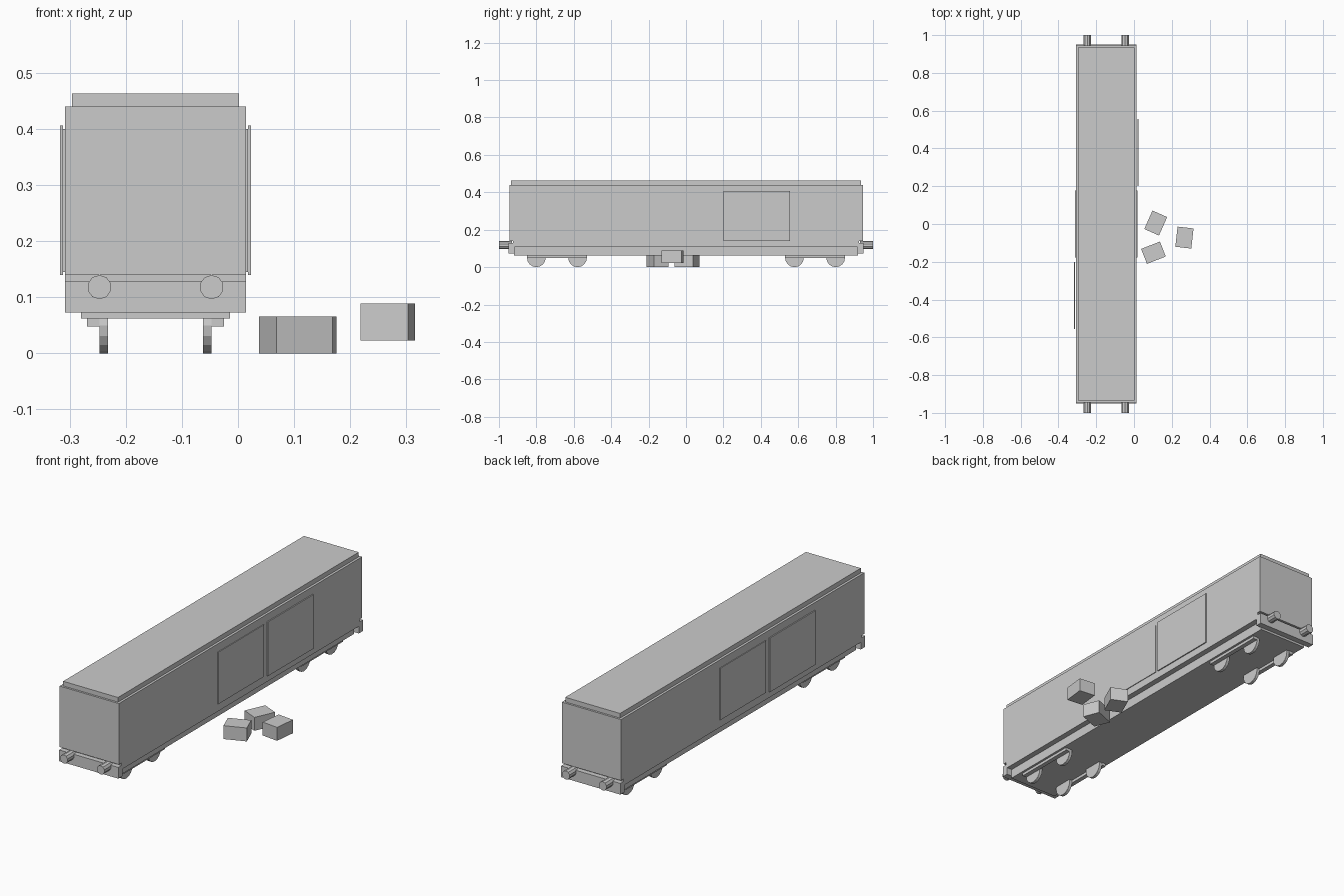
import bpy, bmesh, math
from mathutils import Matrix

if "Cube" in bpy.data.objects:
    bpy.data.objects.remove(bpy.data.objects["Cube"])

grey = bpy.data.materials.new("plain grey")
grey.diffuse_color = (0.6, 0.6, 0.6, 1)
grey.use_nodes = True
grey.node_tree.nodes["Principled BSDF"].inputs["Base Color"].default_value = grey.diffuse_color
CX = -0.147  # centre line of the wagon


def finish(name, bm):
    mesh = bpy.data.meshes.new(name)
    bm.to_mesh(mesh)
    bm.free()
    mesh.materials.append(grey)
    ob = bpy.data.objects.new(name, mesh)
    bpy.context.collection.objects.link(ob)
    return ob


def box(name, x, y, z, angle=0):
    """Box from (low, high) ranges, turned about its own vertical axis."""
    bm = bmesh.new()
    size = [r[1] - r[0] for r in (x, y, z)]
    mid = [(r[1] + r[0]) / 2 for r in (x, y, z)]
    m = (Matrix.Translation(mid) @ Matrix.Rotation(math.radians(angle), 4, 'Z')
         @ Matrix.Diagonal((*size, 1)))
    bmesh.ops.create_cube(bm, size=1, matrix=m)
    return finish(name, bm)


def disc(name, centre, radius, depth, axis, sides):
    """Cylinder lying along the x or y axis."""
    bm = bmesh.new()
    rot = Matrix.Rotation(math.pi / 2, 4, 'Y' if axis == 'x' else 'X')
    bmesh.ops.create_cone(bm, cap_ends=True, segments=sides, radius1=radius,
                          radius2=radius, depth=depth,
                          matrix=Matrix.Translation(centre) @ rot)
    return finish(name, bm)


def span(a, b, s):
    """Range a..b mirrored when s is -1."""
    return tuple(sorted((a * s, b * s)))


def xspan(a, b, s):
    """Range of offsets from the wagon centre line."""
    return tuple(v + CX for v in span(a, b, s))


# Body: side profile with the ends raised over the buffer beams
bm = bmesh.new()
profile = [(-0.925, 0.108), (0.925, 0.108), (0.925, 0.14), (0.945, 0.14),
           (0.945, 0.44), (-0.945, 0.44), (-0.945, 0.14), (-0.925, 0.14)]
face = bm.faces.new([bm.verts.new((CX - 0.161, y, z)) for y, z in profile])
ext = bmesh.ops.extrude_face_region(bm, geom=[face])
bmesh.ops.translate(bm, vec=(0.322, 0, 0),
                    verts=[v for v in ext["geom"] if isinstance(v, bmesh.types.BMVert)])
bmesh.ops.recalc_face_normals(bm, faces=bm.faces)
finish("body", bm)

# Roof and underframe
box("roof", xspan(-0.149, 0.149, 1), (-0.935, 0.935), (0.44, 0.463))
box("underframe", xspan(-0.133, 0.133, 1), (-0.92, 0.92), (0.062, 0.108))

# Ends: buffer beams and buffers
for e in (-1, 1):
    box("buffer_beam", xspan(-0.161, 0.161, 1), span(0.918, 0.95, e), (0.073, 0.128))
    for s in (-1, 1):
        disc("buffer", (CX + 0.1 * s, 0.965 * e, 0.118), 0.0215, 0.07, 'y', 10)

# Sides: doorways, sliding doors, axle bars and wheels
for s in (-1, 1):
    box("doorway_panel", xspan(0.16, 0.1645, s), (-0.178, 0.178), (0.145, 0.40))
    box("sliding_door", xspan(0.1645, 0.17, s), span(0.2, 0.555, s), (0.14, 0.406))
    for e in (-1, 1):
        box("axle_bar", xspan(0.1, 0.122, s), span(0.53, 0.85, e), (0.048, 0.063))
        for y in (0.58, 0.8):
            disc("wheel", (CX + 0.092 * s, y * e, 0.05), 0.05, 0.015, 'x', 16)

# Loose crates beside the wagon: x, y, base height, turn
for x, y, z, a in ((0.115, 0.005, 0, 66), (0.103, -0.152, 0, 21.5),
                   (0.267, -0.072, 0.023, 83.5)):
    box("crate", (x - 0.0535, x + 0.0535), (y - 0.0425, y + 0.0425), (z, z + 0.066), a)
